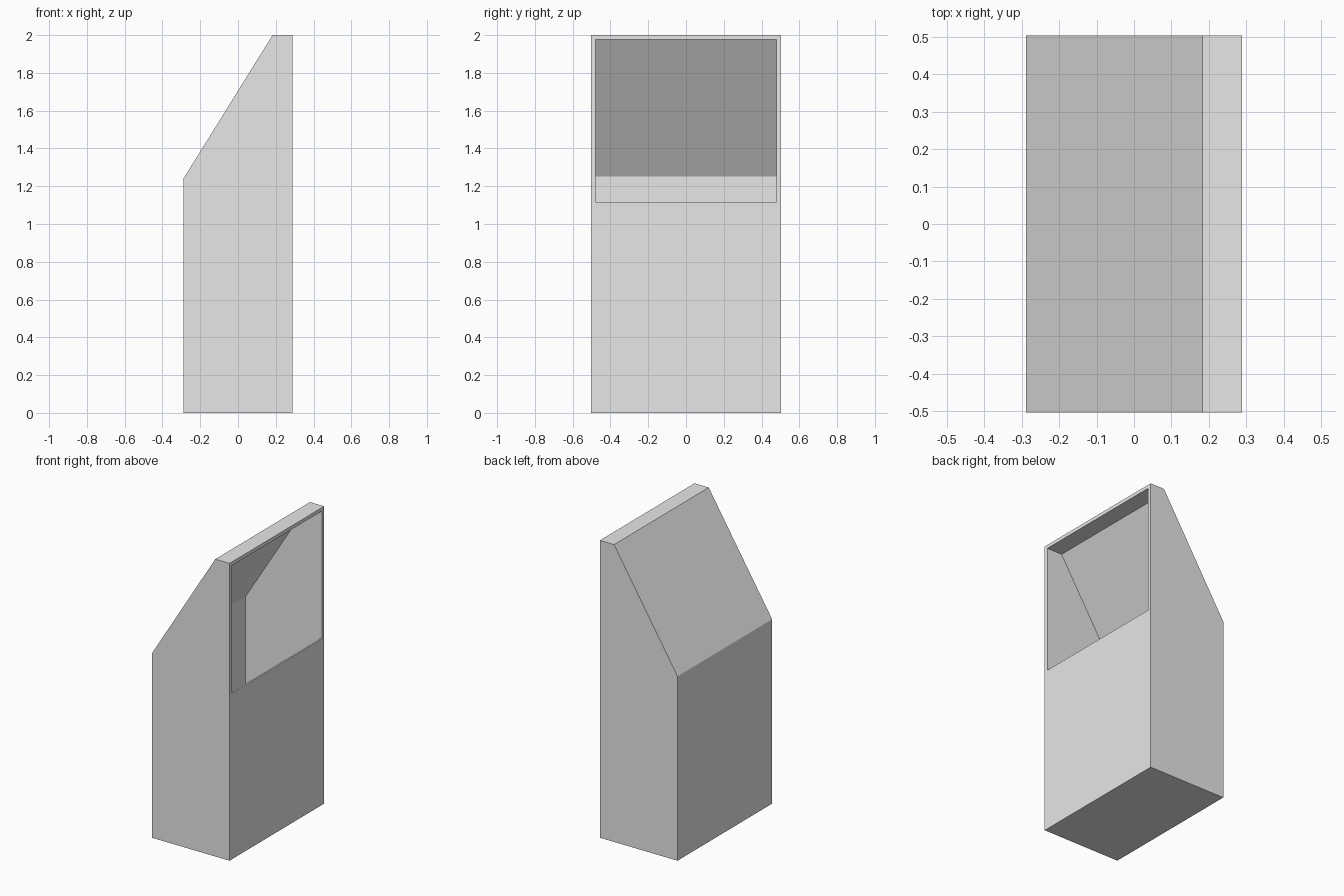
import bpy
import bmesh

default = bpy.data.objects.get("Cube")
if default:
    bpy.data.objects.remove(default, do_unlink=True)


def make_material(name, colour):
    mat = bpy.data.materials.new(name)
    mat.use_nodes = True
    mat.diffuse_color = colour
    mat.node_tree.nodes["Principled BSDF"].inputs["Base Color"].default_value = colour
    return mat


def make_prism(name, profile, half_width, mat):
    """Extrude an x-z profile evenly along y."""
    bm = bmesh.new()
    face = bm.faces.new([bm.verts.new((x, -half_width, z)) for x, z in profile])
    side = bmesh.ops.extrude_face_region(bm, geom=[face])["geom"]
    moved = [v for v in side if isinstance(v, bmesh.types.BMVert)]
    bmesh.ops.translate(bm, verts=moved, vec=(0, 2 * half_width, 0))
    bmesh.ops.recalc_face_normals(bm, faces=bm.faces)
    mesh = bpy.data.meshes.new(name)
    bm.to_mesh(mesh)
    bm.free()
    mesh.materials.append(mat)
    obj = bpy.data.objects.new(name, mesh)
    bpy.context.collection.objects.link(obj)
    return obj


grey = make_material("light grey", (0.8, 0.8, 0.8, 1))

# Tall box with a sloped roof
half_depth = 0.289
wall = 0.011
housing = make_prism("sloped_housing", [
    (-half_depth, 0), (half_depth, 0), (half_depth, 2),
    (0.183, 2), (-half_depth, 1.24)], 0.503, grey)

# Hollow interior that opens through the upper part of the tall side
inner = half_depth - wall
cavity = make_prism("cavity_cutter", [
    (-inner, 0.02), (inner, 0.02), (inner, 1.117), (0.4, 1.117),
    (0.4, 1.976), (0.175, 1.976), (-inner, 1.252)], 0.479, grey)
cavity.hide_render = True
cavity.hide_viewport = True

cut = housing.modifiers.new("hollow", 'BOOLEAN')
cut.operation = 'DIFFERENCE'
cut.solver = 'EXACT'
cut.object = cavity
